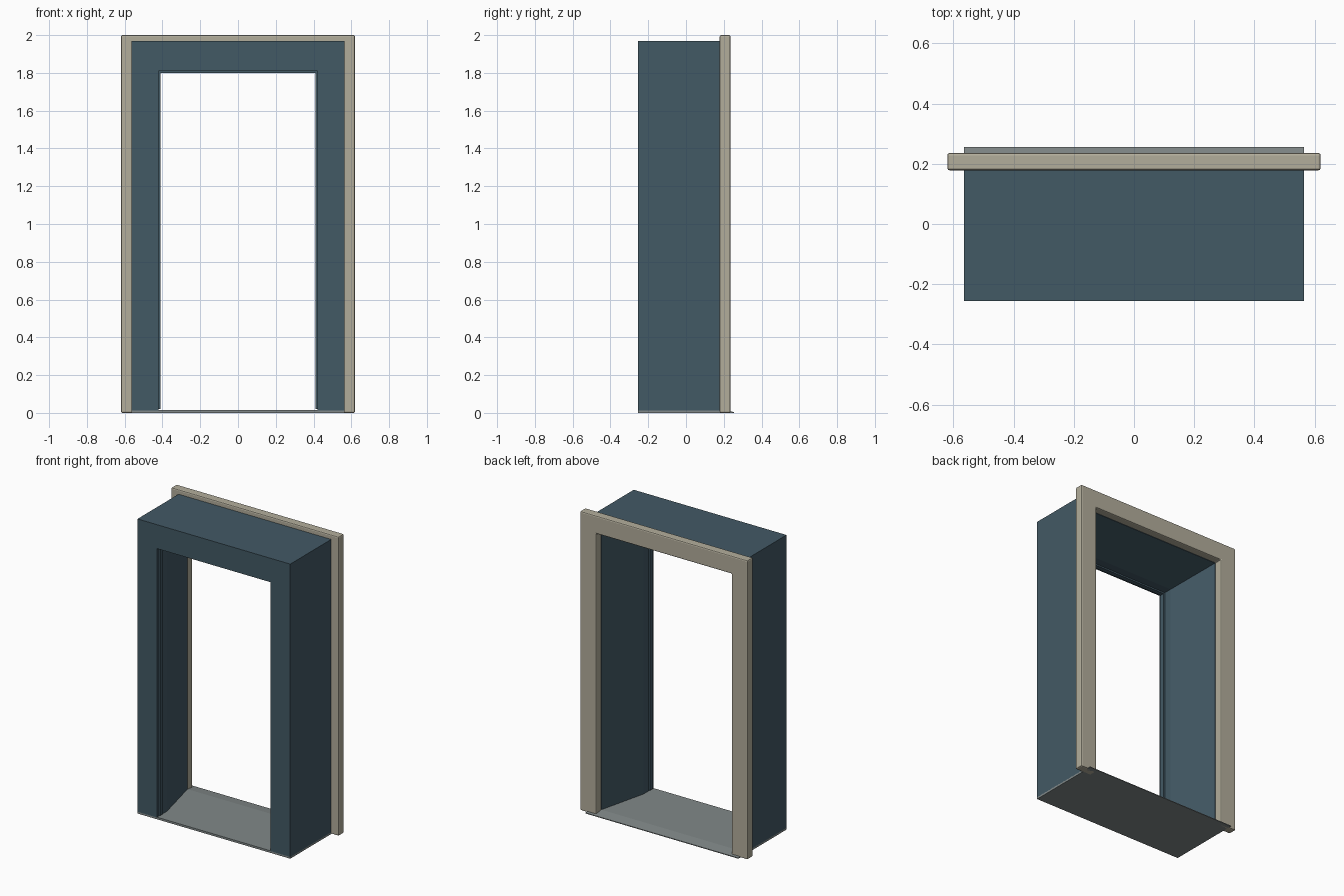
import bpy, bmesh

if "Cube" in bpy.data.objects:
    bpy.data.objects.remove(bpy.data.objects["Cube"])


def material(name, rgb):
    m = bpy.data.materials.new(name)
    m.diffuse_color = (*rgb, 1)
    m.use_nodes = True
    m.node_tree.nodes["Principled BSDF"].inputs["Base Color"].default_value = m.diffuse_color
    return m


def finish(name, bm, mat, flat=True):
    bmesh.ops.recalc_face_normals(bm, faces=bm.faces)
    me = bpy.data.meshes.new(name)
    bm.to_mesh(me)
    bm.free()
    ob = bpy.data.objects.new(name, me)
    me.materials.append(mat)
    bpy.context.collection.objects.link(ob)
    return ob


def door_arch(name, profile, base, mat):
    """Sweep a closed (half width, top height, y) profile up, across and down."""
    bm = bmesh.new()
    rings = []
    for side, top in ((-1, False), (-1, True), (1, True), (1, False)):
        rings.append([bm.verts.new((side * w, y, h if top else base))
                      for w, h, y in profile])
    n = len(profile)
    for a, b in zip(rings, rings[1:]):
        for i in range(n):
            j = (i + 1) % n
            bm.faces.new((a[i], a[j], b[j], b[i]))
    bm.faces.new(rings[0])
    bm.faces.new(rings[-1])
    return finish(name, bm, mat)


blue = material("blue_grey_paint", (0.055, 0.1, 0.13))
cream = material("cream_trim", (0.45, 0.42, 0.33))
grey = material("grey_metal", (0.22, 0.25, 0.25))

# Deep casing with a splayed inner reveal
door_arch("casing", [
    (0.565, 1.97, -0.255), (0.42, 1.81, -0.255), (0.42, 1.81, -0.15),
    (0.50, 1.88, 0.18), (0.565, 1.97, 0.18)], 0.012, blue)

# Thin seal rib just inside the front opening
door_arch("seal", [
    (0.425, 1.815, -0.235), (0.41, 1.80, -0.235),
    (0.41, 1.80, -0.205), (0.425, 1.815, -0.205)], 0.02, blue)

# Raised trim around the back opening
trim = door_arch("trim", [
    (0.62, 2.0, 0.178), (0.50, 1.88, 0.178),
    (0.50, 1.88, 0.236), (0.62, 2.0, 0.236)], 0.0, cream)
bev = trim.modifiers.new("edge_bevel", "BEVEL")
bev.width = 0.008
bev.segments = 2

# Floor threshold, thinning to a lip at the back
bm = bmesh.new()
section = [(-0.255, 0), (0.255, 0), (0.255, 0.005), (0.18, 0.014), (-0.255, 0.014)]
face = bm.faces.new([bm.verts.new((-0.565, y, z)) for y, z in section])
ext = bmesh.ops.extrude_face_region(bm, geom=[face])
bmesh.ops.translate(bm, vec=(1.13, 0, 0),
                    verts=[v for v in ext["geom"] if isinstance(v, bmesh.types.BMVert)])
if face.is_valid and len(bm.faces) < 7:
    bm.faces.new([v for v in face.verts])
finish("threshold", bm, grey)
